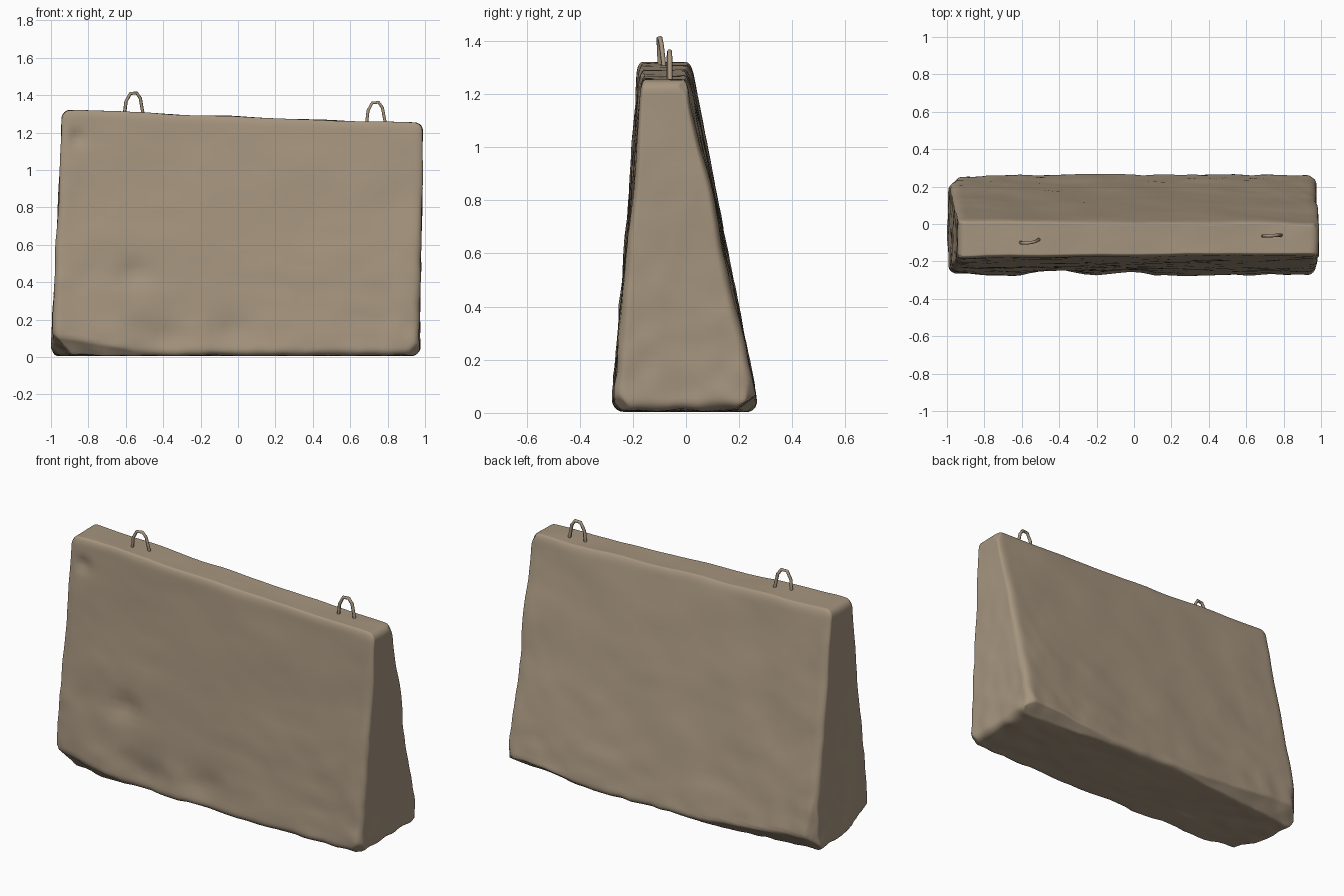
import bpy, bmesh, math
from mathutils import Vector, noise

cube = bpy.data.objects.get("Cube")
if cube:
    bpy.data.objects.remove(cube, do_unlink=True)

# Weathered tan concrete
stone = bpy.data.materials.new("tan_concrete")
stone.use_nodes = True
colour = (0.38, 0.30, 0.21, 1)
stone.diffuse_color = colour
stone.node_tree.nodes["Principled BSDF"].inputs["Base Color"].default_value = colour

HALF = Vector((0.985, 0.28, 0.65))
ROUND = 0.045


def mix(a, b, t):
    return a + (b - a) * t


def rounded(p):
    """Place a point of the unit cube on a box with rounded edges."""
    p = Vector([math.sin(c * math.pi / 2) * h for c, h in zip(p, HALF)])
    core = Vector([max(-h + ROUND, min(h - ROUND, c)) for c, h in zip(p, HALF)])
    return core + (p - core).normalized() * ROUND


def taper(p):
    """Narrow the box upward, lean its left end and slope its top."""
    u, v, w = p.x / HALF.x, p.y / HALF.y, p.z / HALF.z / 2 + 0.5
    x = mix(mix(-0.995, -0.94, w), mix(0.97, 0.99, w), u / 2 + 0.5)
    front = mix(-0.275, -0.172 + 0.008 * u, w)
    back = mix(0.275, 0.012 - 0.008 * u, w)
    top = 1.285 - 0.036 * u
    return Vector((x, mix(front, back, v / 2 + 0.5), mix(0.008, top, w)))


# Broken corners: point on the break and its outward direction
chips = [
    ((-0.96, 0.23, 0.1), (-1, 1, 0.05)),
    ((0.95, 0.245, 0.1), (0.9, 1, -0.1)),
    ((-0.97, -0.22, 0.09), (-0.9, -0.4, -1)),
    ((-0.75, -0.26, 0.06), (-0.15, -1, -0.8)),
    ((0.95, -0.24, 0.04), (0.8, -0.7, -0.8)),
    ((0.6, 0.25, 0.03), (0.1, 0.8, -1)),
    ((-0.3, 0.255, 0.03), (-0.1, 1, -0.9)),
    ((-0.93, -0.15, 1.31), (-1, -0.5, 0.7)),
    ((0.98, -0.02, 1.23), (1, 0.6, 0.6)),
]
# Shallow hollows on the faces: x, z, radius, inward depth
hollows = [(-0.55, 0.45, 0.07, 0.025), (-0.4, 0.1, 0.13, 0.03),
           (-0.02, 0.12, 0.12, 0.025), (-0.86, 1.17, 0.04, 0.02)]


def weather(p):
    for point, direction in chips:
        n = Vector(direction).normalized()
        p = p - n * max(0, (p - Vector(point)).dot(n))
    if p.y < -0.1:
        for x, z, r, depth in hollows:
            d = ((p.x - x) ** 2 + (p.z - z) ** 2) / r ** 2
            p.y += depth * math.exp(-d)
    broad = noise.noise_vector(p * 3.5) * 0.009
    rough = noise.noise_vector(p * 11) * 0.006 * (1.3 - min(p.z, 1))
    p = p + broad + rough
    p.z = max(p.z, 0.004)
    return p


# Main block
bm = bmesh.new()
bmesh.ops.create_cube(bm, size=2)
bmesh.ops.subdivide_edges(bm, edges=bm.edges[:], cuts=47, use_grid_fill=True)
for v in bm.verts:
    v.co = weather(taper(rounded(v.co)))
bmesh.ops.recalc_face_normals(bm, faces=bm.faces[:])
mesh = bpy.data.meshes.new("concrete_block")
bm.to_mesh(mesh)
bm.free()
mesh.materials.append(stone)
mesh.shade_smooth()
block = bpy.data.objects.new("concrete_block", mesh)
bpy.context.collection.objects.link(block)


# Lifting loops set into the top
def lifting_loop(name, location, height, turn, lean):
    curve = bpy.data.curves.new(name, "CURVE")
    curve.dimensions = "3D"
    curve.bevel_depth = 0.009
    curve.bevel_resolution = 1
    curve.use_fill_caps = True
    path = [(-0.055, -0.25), (-0.045, 0.55), (-0.022, 0.93), (0.012, 0.95),
            (0.032, 0.7), (0.052, -0.25)]
    spline = curve.splines.new("POLY")
    spline.points.add(len(path) - 1)
    for point, (x, t) in zip(spline.points, path):
        point.co = (x, lean * t, height * t, 1)
    curve.materials.append(stone)
    loop = bpy.data.objects.new(name, curve)
    loop.location = location
    loop.rotation_euler.z = turn
    bpy.context.collection.objects.link(loop)


lifting_loop("right_lifting_loop", (-0.555, -0.09, 1.305), 0.112, 0.15, -0.01)
lifting_loop("left_lifting_loop", (0.74, -0.062, 1.255), 0.112, 0.05, 0)
